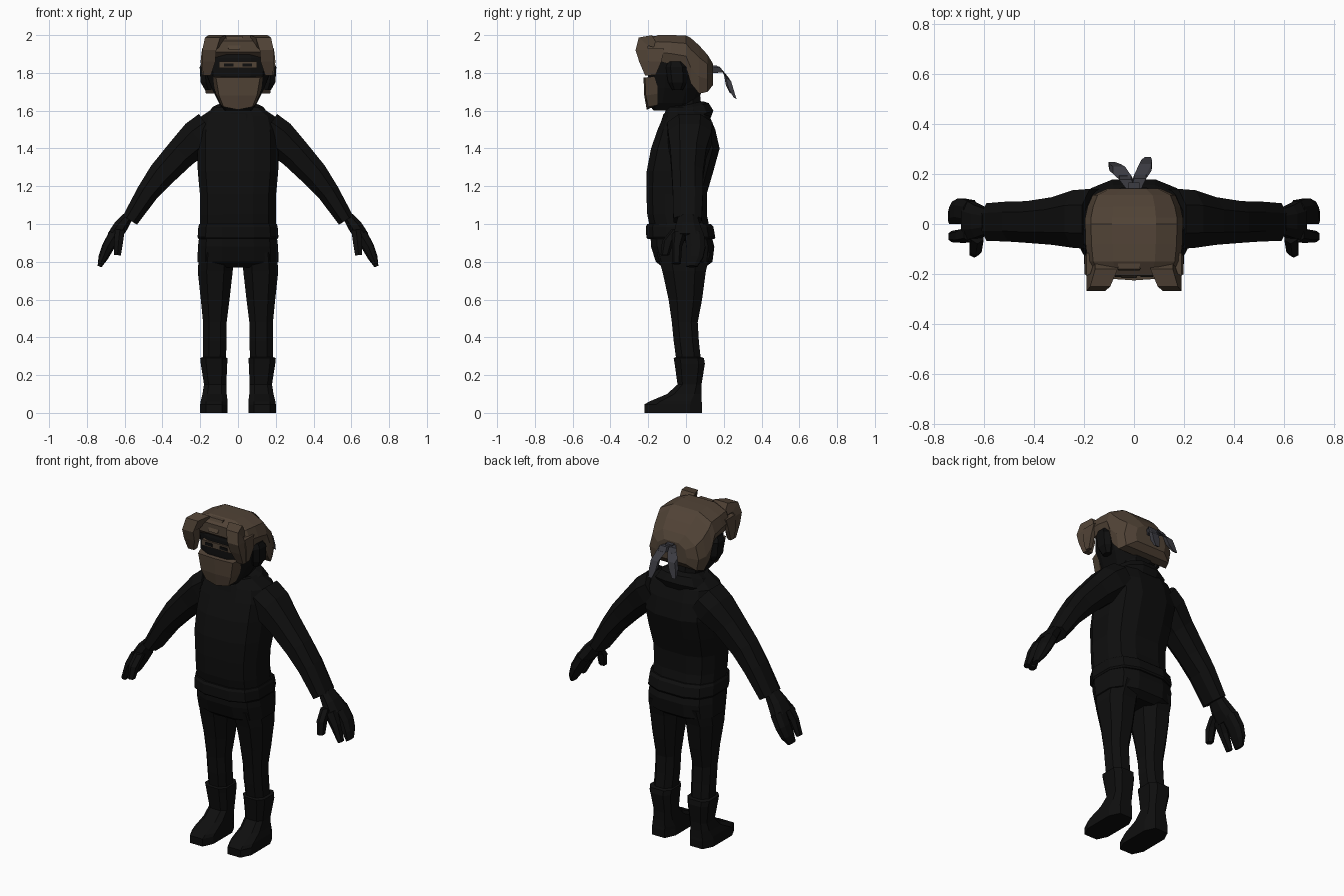
import bpy, bmesh, math
from mathutils import Vector


def material(name, rgb):
    m = bpy.data.materials.new(name)
    m.diffuse_color = (*rgb, 1)
    return m


BLACK = material("black cloth", (0.0045, 0.0045, 0.0045))
BROWN = material("brown", (0.082, 0.056, 0.037))
GREY = material("slate grey", (0.045, 0.045, 0.055))


def loft(name, rings, mat):
    """Skin closed rings of equal point count and cap both ends."""
    bm = bmesh.new()
    vs = [[bm.verts.new(p) for p in r] for r in rings]
    n = len(rings[0])
    for a, b in zip(vs, vs[1:]):
        for i in range(n):
            j = (i + 1) % n
            bm.faces.new((a[i], a[j], b[j], b[i]))
    bm.faces.new(vs[0])
    bm.faces.new(vs[-1])
    bmesh.ops.recalc_face_normals(bm, faces=bm.faces)
    me = bpy.data.meshes.new(name)
    bm.to_mesh(me)
    bm.free()
    me.materials.append(mat)
    ob = bpy.data.objects.new(name, me)
    bpy.context.collection.objects.link(ob)
    return ob


def unit_ring(n, e):
    """Rounded-square outline: smaller e is squarer."""
    out = []
    for i in range(n):
        a = 2 * math.pi * (i + 0.5) / n
        c, s = math.cos(a), math.sin(a)
        out.append((math.copysign(abs(c) ** e, c), math.copysign(abs(s) ** e, s)))
    k = max(p[0] for p in out)
    return [(x / k, y / k) for x, y in out]


def stack(name, rows, mat, n=8, e=0.8):
    """Horizontal sections: z, x min, x max, y front, y back."""
    u = unit_ring(n, e)
    return loft(name, [[((a + b) / 2 + (b - a) / 2 * x, (f + k) / 2 + (k - f) / 2 * y, z)
                        for x, y in u] for z, a, b, f, k in rows], mat)


def body(name, rows, mat, n=12, e=0.7):
    """Horizontal sections centred on x: z, half width, y front, y back."""
    return stack(name, [(z, -w, w, f, k) for z, w, f, k in rows], mat, n, e)


def limb(name, rows, mat, n=8, e=0.85):
    """Tube: x, y, z, in-plane radius, y radius."""
    u, rings = unit_ring(n, e), []
    for i, (x, y, z, r, ry) in enumerate(rows):
        p, q = rows[max(i - 1, 0)], rows[min(i + 1, len(rows) - 1)]
        d = Vector((q[0] - p[0], q[2] - p[2])).normalized()
        rings.append([(x - d.y * r * a, y + ry * b, z + d.x * r * a) for a, b in u])
    return loft(name, rings, mat)


def mirrored(ob):
    """Add the opposite-side copy of a part."""
    m = ob.modifiers.new("mirror", "MIRROR")
    m.use_axis[0] = True
    return ob


# Jacket, belt and draped collar
body("jacket", [(0.77, .14, -.12, .10), (.80, .215, -.16, .14), (.88, .212, -.185, .15),
                (.98, .20, -.19, .125), (1.05, .20, -.205, .11), (1.16, .202, -.21, .11),
                (1.28, .213, -.208, .145), (1.40, .215, -.185, .178), (1.50, .212, -.15, .155),
                (1.57, .195, -.12, .125), (1.62, .12, -.10, .085)], BLACK)
body("belt", [(.92, .208, -.203, .15), (.93, .214, -.21, .155),
              (.985, .21, -.212, .145), (1.0, .205, -.205, .13)], BLACK)
u = unit_ring(12, 0.9)
loft("collar", [[(w * x, .0 + d * y, z + t * y) for x, y in u] for w, d, z, t in
                ((.15, .13, 1.52, .04), (.17, .145, 1.55, .05),
                 (.135, .12, 1.61, .03), (.10, .09, 1.63, .02))], BLACK)
body("neck", [(1.55, .09, -.10, .09), (1.72, .09, -.10, .07)], BLACK, 8)

# Legs and boots
mirrored(stack("leg", [(.85, .02, .205, -.155, .13), (.75, .028, .213, -.125, .105),
                       (.60, .045, .197, -.092, .085), (.48, .06, .185, -.075, .062),
                       (.38, .06, .184, -.065, .068), (.27, .065, .185, -.05, .08)], BLACK))
mirrored(stack("boot", [(.295, .068, .188, -.055, .08), (.29, .055, .20, -.065, .095),
                        (.26, .057, .197, -.06, .10), (.15, .062, .18, -.045, .082),
                        (.10, .06, .188, -.10, .082), (.06, .055, .198, -.195, .083),
                        (.045, .055, .20, -.22, .085), (0, .055, .20, -.22, .085)],
               BLACK, 8, 0.6))

# Sleeves, hands, fingers and thumbs
mirrored(limb("sleeve", [(.15, .02, 1.50, .10, .12), (.215, .02, 1.455, .098, .115),
                         (.30, .012, 1.375, .083, .095), (.405, .008, 1.262, .072, .083),
                         (.48, .01, 1.165, .058, .08), (.572, .008, 1.02, .044, .075)], BLACK))
mirrored(limb("hand", [(.585, .01, 1.035, .028, .05), (.622, .01, .985, .038, .065),
                       (.66, .015, .93, .036, .08)], BLACK))
mirrored(limb("fingers", [(.65, .045, .945, .035, .05), (.69, .052, .875, .032, .05),
                          (.715, .045, .82, .025, .045), (.733, .03, .775, .011, .03)], BLACK))
mirrored(limb("index_finger", [(.65, -.035, .945, .033, .035), (.69, -.048, .88, .026, .024),
                               (.728, -.05, .79, .014, .02)], BLACK, 6))
mirrored(limb("thumb", [(.625, -.045, .97, .025, .03), (.632, -.095, .91, .024, .028),
                        (.638, -.112, .835, .018, .02)], BLACK, 6))

# Head, ears and face mask
body("head", [(1.60, .07, -.17, .02), (1.64, .10, -.205, .06), (1.72, .14, -.20, .09),
              (1.79, .165, -.20, .10), (1.88, .172, -.195, .10), (1.95, .14, -.175, .06)], BLACK)
mirrored(stack("ear", [(1.71, .14, .175, -.07, -.02), (1.75, .14, .198, -.09, 0),
                       (1.83, .15, .203, -.10, .0), (1.86, .15, .19, -.09, -.02)], BLACK, 6))
loft("face_mask", [[(-w, -.15, z + .01), (-w * .85, yf, z), (0, yf - .008, z - d),
                    (w * .85, yf, z), (w, -.15, z + .01)] for w, yf, z, d in
                   ((.09, -.20, 1.62, .015), (.118, -.213, 1.68, 0), (.137, -.217, 1.775, 0))],
     BROWN)

# Eye strip with dark eyes
stack("eye_strip", [(1.825, -.10, .10, -.207, -.17), (1.86, -.10, .10, -.207, -.17)],
      BROWN, 4, 1)
mirrored(stack("eye", [(1.834, .025, .075, -.212, -.20), (1.851, .025, .075, -.212, -.20)],
               BLACK, 4, 1))

# Hair cap: arched sections running front to back
arch = [(.92, 0), (1, .35), (.88, .75), (.45, 1), (-.45, 1), (-.88, .75), (-1, .35), (-.92, 0)]
loft("hair", [[(w * x, y, b + (t - b) * h) for x, h in arch] for y, w, b, t in
              ((-.205, .15, 1.91, 1.97), (-.15, .185, 1.86, 2.0), (-.08, .193, 1.85, 2.0),
               (0, .195, 1.83, 1.998), (.025, .195, 1.745, 1.985), (.07, .185, 1.69, 1.945),
               (.115, .165, 1.70, 1.895), (.142, .105, 1.735, 1.85))], BROWN)


def lock(name, rows, mat=BROWN):
    """Boxy strand: centre x, y, z, half width, half depth y, half depth z."""
    return loft(name, [[(x - w, y - d, z - h), (x + w, y - d, z - h),
                        (x + w, y + d, z + h), (x - w, y + d, z + h)]
                       for x, y, z, w, d, h in rows], mat)


# Fringe locks framing the face
mirrored(lock("side_lock", [(.11, -.16, 1.965, .045, .02, -.035), (.135, -.225, 1.965, .04, .025, -.022),
                            (.152, -.235, 1.92, .037, .032, 0), (.155, -.22, 1.86, .035, .028, 0),
                            (.165, -.20, 1.785, .02, .016, 0)]))
mirrored(lock("temple_lock", [(.175, -.16, 1.93, .015, .045, 0), (.185, -.165, 1.86, .013, .035, 0),
                              (.18, -.175, 1.79, .01, .015, 0)]))
lock("centre_lock", [(-.02, -.10, 1.985, .04, .01, -.014), (-.02, -.17, 1.975, .045, .01, -.02),
                     (-.02, -.20, 1.925, .03, .015, 0)])

# Headband knot tails at the back
lock("headband_knot", [(0, .145, 1.84, .022, .02, 0), (0, .15, 1.80, .025, .02, 0)], GREY)
lock("tail_right", [(.005, .14, 1.815, .02, .008, -.014), (.025, .19, 1.815, .024, .008, -.014),
                    (.045, .225, 1.765, .024, .014, -.009), (.05, .24, 1.71, .022, .014, -.005),
                    (.055, .26, 1.665, .012, .008, -.004)], GREY)
lock("tail_left", [(-.005, .14, 1.82, .02, .008, -.014), (-.035, .185, 1.82, .024, .008, -.014),
                   (-.06, .215, 1.78, .024, .014, -.009), (-.075, .225, 1.73, .022, .014, -.005),
                   (-.09, .24, 1.69, .012, .008, -.004)], GREY)
